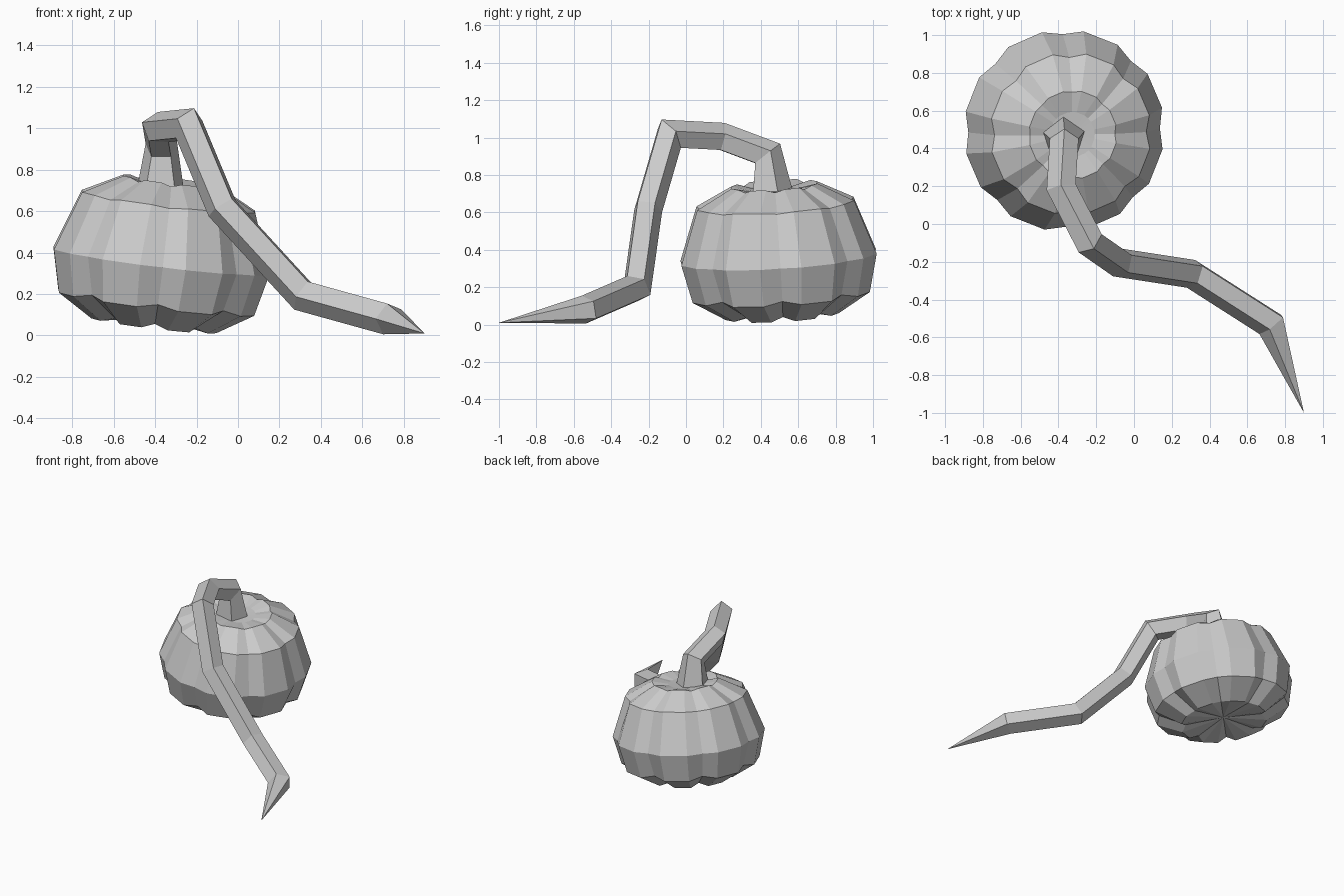
import bpy, bmesh, math
from mathutils import Vector

if "Cube" in bpy.data.objects:
    bpy.data.objects.remove(bpy.data.objects["Cube"])


def make_object(name, bm):
    bmesh.ops.recalc_face_normals(bm, faces=bm.faces)
    mesh = bpy.data.meshes.new(name)
    bm.to_mesh(mesh)
    bm.free()
    obj = bpy.data.objects.new(name, mesh)
    bpy.context.collection.objects.link(obj)
    return obj


def bridge(bm, a, b):
    n = len(a)
    for i in range(n):
        bm.faces.new((a[i], a[(i + 1) % n], b[(i + 1) % n], b[i]))


def fan(bm, ring, tip):
    for i in range(len(ring)):
        bm.faces.new((ring[i], ring[(i + 1) % len(ring)], tip))


# Pumpkin body: eight lobes, each with two ridge points and a shared groove
CENTRE = Vector((-0.37, 0.495, 0.36))
tilt = Vector((0, 0, 1)).rotation_difference(Vector((0.12, -0.06, 1)))
# ridge radius, height, groove scale, groove lift
PROFILE = [(0.31, -0.312, 0.88, 0.022), (0.485, -0.205, 0.93, 0.02),
           (0.535, 0.0, 0.955, 0.0), (0.43, 0.29, 0.94, -0.01),
           (0.235, 0.39, 0.96, -0.015), (0.12, 0.365, 1.0, 0.0)]
bm = bmesh.new()
rings = []
for r, z, groove, lift in PROFILE:
    ring = []
    for lobe in range(8):
        for deg, scale, dz in ((0, groove, lift), (12, 1, 0), (33, 1, 0)):
            a = math.radians(45 * lobe + deg + 1)
            p = Vector((r * scale * math.cos(a), r * scale * math.sin(a), z + dz))
            ring.append(bm.verts.new(CENTRE + tilt @ p))
    rings.append(ring)
for a, b in zip(rings, rings[1:]):
    bridge(bm, a, b)
fan(bm, rings[0], bm.verts.new(CENTRE + tilt @ Vector((0, 0, -0.275))))
fan(bm, rings[-1], bm.verts.new(CENTRE + tilt @ Vector((0, 0, 0.36))))
make_object("pumpkin_body", bm)

# Stem and vine: five-sided section swept with mitred corners to a point
PATH = [Vector(p) for p in ((-0.375, 0.455, 0.70), (-0.37, 0.43, 0.91),
                            (-0.385, 0.19, 1.0), (-0.24, -0.09, 1.015),
                            (-0.075, -0.205, 0.62), (0.315, -0.265, 0.195),
                            (0.73, -0.53, 0.08), (0.90, -1.0, 0.01))]
SIDES, RADIUS, FLARE = 5, 0.08, 1.5
section = [PATH[0] + RADIUS * Vector((math.cos(a), math.sin(a), 0))
           for a in (math.pi / 2 + math.tau * i / SIDES for i in range(SIDES))]
bm = bmesh.new()
previous = [bm.verts.new(PATH[0] + (p - PATH[0]) * FLARE) for p in section]
bm.faces.new(previous)
for before, here, after in zip(PATH, PATH[1:], PATH[2:]):
    d = (here - before).normalized()
    n = d + (after - here).normalized()
    section = [p + d * ((here - p).dot(n) / d.dot(n)) for p in section]
    ring = [bm.verts.new(p) for p in section]
    bridge(bm, previous, ring)
    previous = ring
fan(bm, previous, bm.verts.new(PATH[-1]))
make_object("stem_and_vine", bm)
